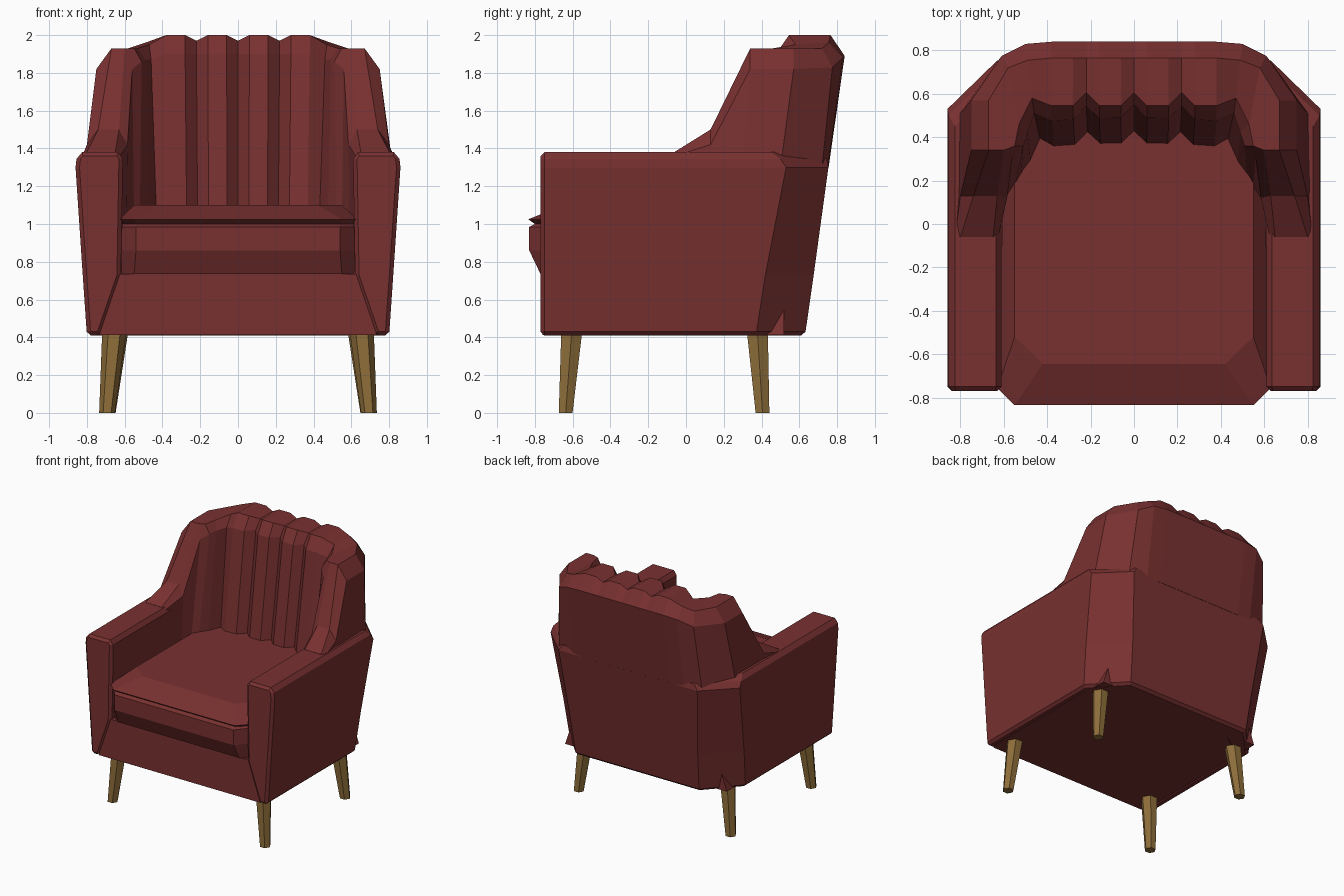
import bpy, bmesh, math

if "Cube" in bpy.data.objects:
    bpy.data.objects.remove(bpy.data.objects["Cube"])


def material(name, rgb):
    m = bpy.data.materials.new(name)
    m.diffuse_color = (*rgb, 1)
    m.use_nodes = True
    m.node_tree.nodes["Principled BSDF"].inputs["Base Color"].default_value = m.diffuse_color
    return m


RED = material("dark red upholstery", (0.19, 0.03, 0.03))
WOOD = material("oak wood", (0.27, 0.155, 0.042))


def loft(name, rings, mat):
    """Skin a list of equal-length point rings and cap both ends."""
    bm = bmesh.new()
    vs = [[bm.verts.new(p) for p in r] for r in rings]
    n = len(vs[0])
    for a, b in zip(vs, vs[1:]):
        for i in range(n):
            j = (i + 1) % n
            bm.faces.new((a[i], a[j], b[j], b[i]))
    bm.faces.new(vs[0])
    bm.faces.new(vs[-1])
    bmesh.ops.recalc_face_normals(bm, faces=bm.faces)
    me = bpy.data.meshes.new(name)
    bm.to_mesh(me)
    bm.free()
    me.materials.append(mat)
    ob = bpy.data.objects.new(name, me)
    bpy.context.collection.objects.link(ob)
    return ob


def mirrored(half, z):
    """Symmetric footprint at height z from its right-hand half."""
    return [(x, y, z) for x, y in half] + [(-x, y, z) for x, y in reversed(half)]


# Outer body with arms: U-shaped footprint lofted upward
# z, outer half width, corner start y, back half width, back y, inner half width
rings = []
for z, w, yc, xb, yb, xi in [(.41, .80, .37, .56, .63, .73),
                             (.73, .822, .42, .58, .676, .62),
                             (1.30, .86, .53, .63, .754, .61),
                             (1.345, .855, .50, .60, .745, .61),
                             (1.38, .825, .45, .55, .70, .635)]:
    half = [(.45, .5), (xi, .3), (xi, -.77), (w, -.77), (w, yc), (xb, yb)]
    rings.append(mirrored(half, z))
body = loft("body_and_arms", rings, RED)
bev = body.modifiers.new("edge bevel", "BEVEL")
bev.width = 0.02
bev.segments = 1
bev.limit_method = 'ANGLE'
bev.angle_limit = math.radians(60)

# Seat base with splayed front panel
loft("seat_base", [mirrored([(w, -.76), (w, .52)], z)
                   for z, w in ((.412, .735), (.735, .625))], RED)

# Seat cushion: lower box and overhanging upper pad
# z, front half width, front y, side half width, side start y
rings = []
for z, a, yf, w, ys in [(.735, .55, -.77, .615, -.72),
                        (.86, .54, -.83, .62, -.74),
                        (.985, .54, -.83, .615, -.74),
                        (1.0, .54, -.80, .61, -.73),
                        (1.025, .55, -.835, .63, -.755),
                        (1.10, .42, -.645, .55, -.52)]:
    rings.append(mirrored([(a, yf), (w, ys), (min(w, .6), .2), (.45, .48)], z))
loft("seat_cushion", rings, RED)


# Channelled backrest: cross-sections from the centre round to the wing tip
def channel(x, groove):
    g = 1 if groove else 0
    bend = .1 * x * x
    return [(x * .97, .36 + .055 * g - bend, 1.0),
            (x, .49 + .06 * g - bend, 1.90),
            (x, .545 + .06 * g, 2.0 - .03 * g),
            (x, .765, 2.0 - .03 * g),
            (x, .84, 1.89),
            (x, .755, 1.30)]


half = [channel(x, g) for x, g in ((0, 1), (.06, 0), (.16, 0), (.22, 1),
                                   (.28, 0), (.38, 0))]
half += [
    [(.43, .38, 1.0), (.46, .51, 1.87), (.47, .58, 1.95), (.49, .755, 1.96),
     (.50, .83, 1.88), (.50, .75, 1.30)],
    [(.475, .28, 1.0), (.49, .42, 1.87), (.53, .46, 1.93), (.58, .72, 1.93),
     (.61, .775, 1.83), (.65, .72, 1.30)],
    [(.52, .22, 1.0), (.51, .36, 1.86), (.55, .36, 1.93), (.67, .57, 1.93),
     (.75, .57, 1.82), (.81, .50, 1.30)],
    [(.55, .17, 1.0), (.56, .31, 1.82), (.60, .34, 1.93), (.67, .34, 1.93),
     (.75, .34, 1.82), (.815, .30, 1.30)],
    [(.59, .12, 1.0), (.585, .12, 1.42), (.63, .13, 1.50), (.74, .13, 1.50),
     (.80, .13, 1.42), (.82, .13, 1.30)],
    [(.625, -.06, 1.0), (.625, -.06, 1.36), (.65, -.06, 1.382), (.80, -.06, 1.382),
     (.825, -.06, 1.36), (.825, -.06, 1.30)],
]
left = [[(-x, y, z) for x, y, z in s] for s in reversed(half[1:])]
loft("channelled_backrest", left + half, RED)


# Splayed tapered legs
def leg(name, top, bottom):
    rings = []
    for (x, y), z, r in ((bottom, 0, .042), (top, .43, .064)):
        rings.append([(x + r * math.cos(math.tau * i / 6),
                       y + r * math.sin(math.tau * i / 6), z) for i in range(6)])
    loft(name, rings, WOOD)


for side, s in (("right", 1), ("left", -1)):
    leg("front_leg_" + side, (s * .655, -.605), (s * .693, -.637))
    leg("back_leg_" + side, (s * .645, .378), (s * .69, .405))
